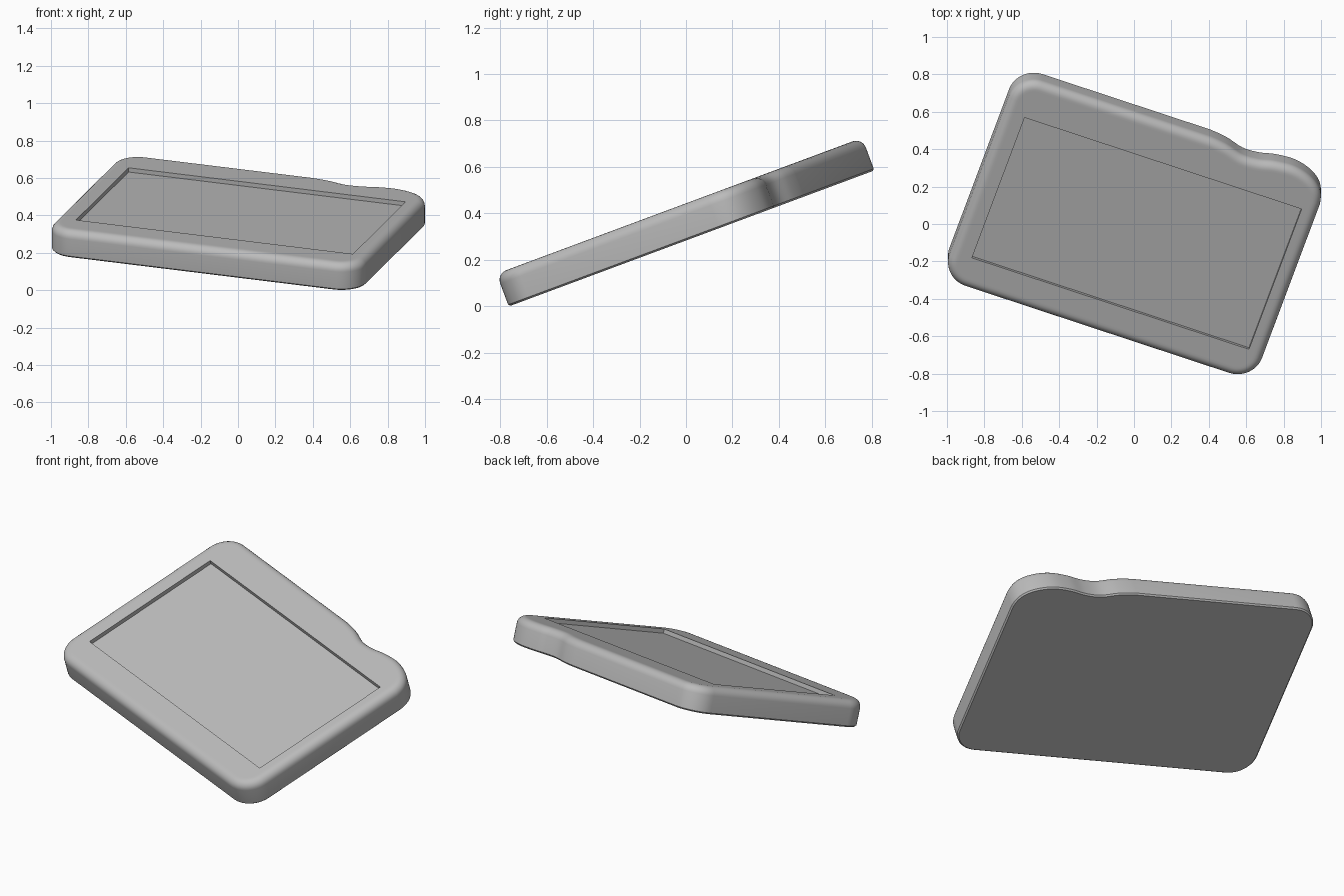
import bpy, bmesh, math
from mathutils import Matrix, Vector

cube = bpy.data.objects.get("Cube")
if cube:
    bpy.data.objects.remove(cube, do_unlink=True)

# Slab measured in its own plane: z = 0 is the upper face
LEFT, RIGHT, FRONT, BACK = -0.868, 0.905, -0.645, 0.594
THICK, CORNER, ROUND, DEPTH = 0.15, 0.14, 0.045, 0.024
RECESS = [(-0.753, -0.47), (0.817, -0.47), (0.817, 0.378), (-0.753, 0.378)]


def arc(cx, cy, start, steps=12):
    """Quarter circle, counter-clockwise."""
    angles = [math.radians(start + 90 * i / steps) for i in range(steps + 1)]
    return [Vector((cx + CORNER * math.cos(t), cy + CORNER * math.sin(t))) for t in angles]


def smooth_path(points, steps=6):
    """Smooth curve through the inner points."""
    p = [Vector(q) for q in points]
    path = []
    for a, b, c, d in zip(p, p[1:], p[2:], p[3:]):
        for i in range(steps):
            t = i / steps
            path.append(0.5 * (2 * b + (c - a) * t + (2 * a - 5 * b + 4 * c - d) * t ** 2
                               + (3 * b - a - 3 * c + d) * t ** 3))
    return path + [p[-2]]


def inset(points, amount):
    """Move a counter-clockwise outline inward."""
    result = []
    for i, p in enumerate(points):
        before = (p - points[i - 1]).normalized()
        after = (points[(i + 1) % len(points)] - p).normalized()
        tangent = (before + after).normalized()
        result.append(p + amount * Vector((-tangent.y, tangent.x)))
    return result


# Rounded outline with a shallow dip in the back edge
dip = [(RIGHT, 0.3), (RIGHT, 0.42), (0.878, 0.5), (0.811, 0.555), (0.71, 0.584), (0.6, 0.578),
       (0.51, 0.558), (0.42, 0.555), (0.32, 0.582), (0.22, BACK), (0.1, BACK)]
outline = (arc(LEFT + CORNER, FRONT + CORNER, 180) + arc(RIGHT - CORNER, FRONT + CORNER, 270)
           + smooth_path(dip) + arc(LEFT + CORNER, BACK - CORNER, 90))

# Side profile as (inset, height): small lower chamfer, soft upper edge
profile = [(0.008, -THICK), (0, 0.008 - THICK)]
for k in range(7):
    t = math.radians(15 * k)
    profile.append((ROUND * (1 - math.cos(t)), ROUND * (math.sin(t) - 1)))
profile.append((ROUND + 0.012, 0))

bm = bmesh.new()


def ring(points, z):
    return [bm.verts.new((p[0], p[1], z)) for p in points]


def bridge(lower, upper):
    for i in range(len(lower)):
        j = (i + 1) % len(lower)
        bm.faces.new((lower[i], lower[j], upper[j], upper[i]))


rings = [ring(inset(outline, amount), z) for amount, z in profile]
for lower, upper in zip(rings, rings[1:]):
    bridge(lower, upper)
bm.faces.new(rings[0][::-1])

# Recessed panel and the flat rim around it
rim, floor = ring(RECESS, 0), ring(RECESS, -DEPTH)
bridge(floor, rim)
bm.faces.new(floor)
borders = []
for loop in (rings[-1], rim):
    for i, v in enumerate(loop):
        borders.append(bm.edges.get((v, loop[(i + 1) % len(loop)])))
bmesh.ops.triangle_fill(bm, edges=borders, use_beauty=True, normal=(0, 0, 1))
bmesh.ops.recalc_face_normals(bm, faces=bm.faces[:])

mesh = bpy.data.meshes.new("tilted_tray")
bm.to_mesh(mesh)
bm.free()

# Single grey material
grey = bpy.data.materials.new("plain_grey")
grey.use_nodes = True
colour = (0.5, 0.5, 0.5, 1)
grey.diffuse_color = colour
grey.node_tree.nodes["Principled BSDF"].inputs["Base Color"].default_value = colour
mesh.materials.append(grey)

# Turn within the plane, then lean the tray up toward the back
tray = bpy.data.objects.new("tilted_tray", mesh)
bpy.context.collection.objects.link(tray)
tray.matrix_world = (Matrix.Translation((0, 0, 0.443)) @ Matrix.Rotation(math.radians(20.4), 4, 'X')
                     @ Matrix.Rotation(math.radians(-19.4), 4, 'Z'))
bpy.context.view_layer.objects.active = tray
tray.select_set(True)
bpy.ops.object.shade_smooth_by_angle(angle=math.radians(30))
